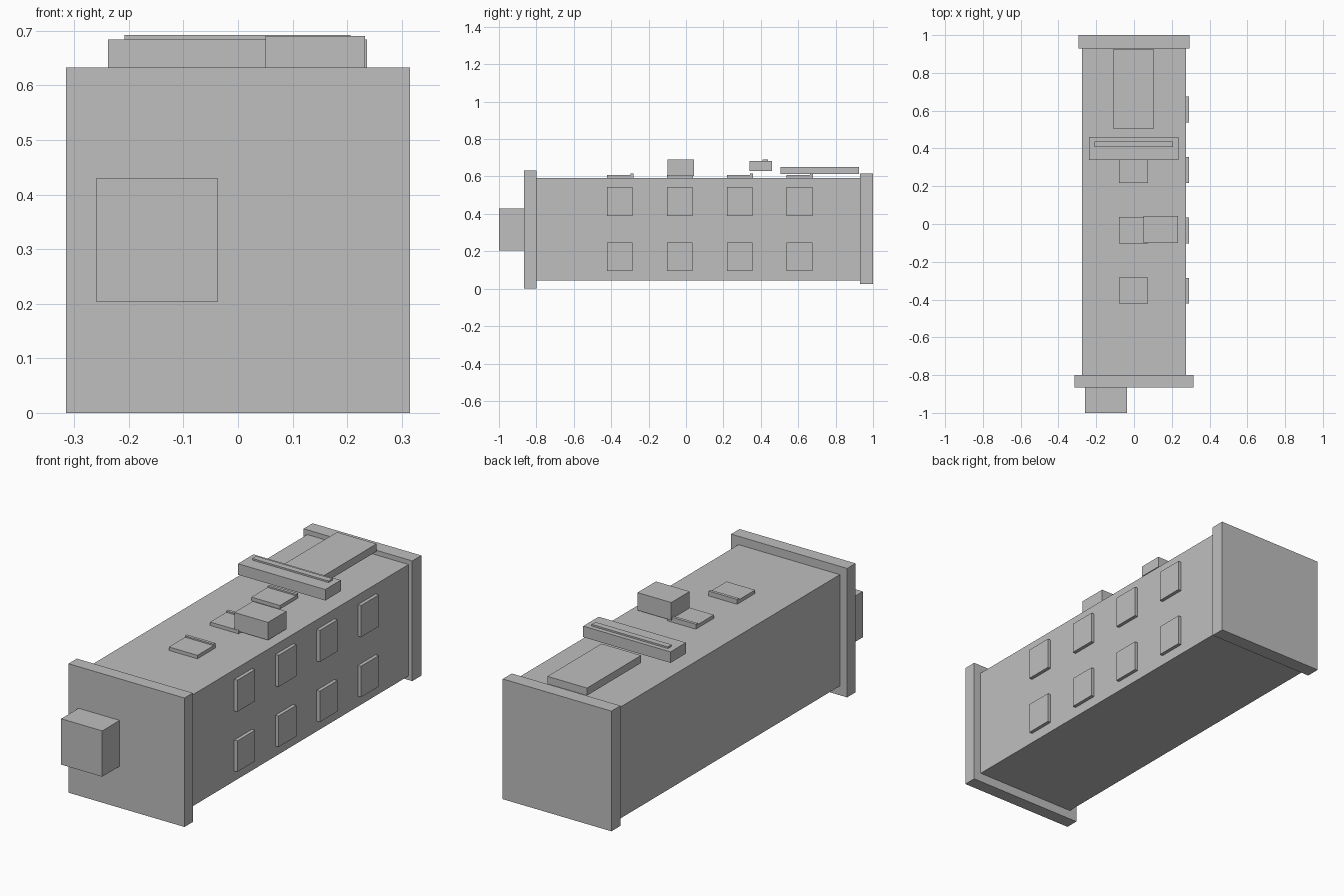
import bpy

if "Cube" in bpy.data.objects:
    bpy.data.objects.remove(bpy.data.objects["Cube"])

grey = bpy.data.materials.new("neutral_grey")
grey.diffuse_color = (0.52, 0.52, 0.52, 1)
grey.use_nodes = True
grey.node_tree.nodes["Principled BSDF"].inputs["Base Color"].default_value = grey.diffuse_color


def box(name, x, y, z):
    """Axis-aligned box from (min, max) ranges."""
    lo, hi = zip(x, y, z)
    bpy.ops.mesh.primitive_cube_add(size=1, location=[(a + b) / 2 for a, b in zip(lo, hi)])
    ob = bpy.context.object
    ob.name = name
    ob.scale = [b - a for a, b in zip(lo, hi)]
    bpy.ops.object.transform_apply(location=False, rotation=False, scale=True)
    ob.data.materials.append(grey)
    return ob


# Long body with a slab at each end
box("body", (-0.275, 0.275), (-0.80, 0.93), (0.045, 0.592))
box("front_slab", (-0.315, 0.315), (-0.865, -0.80), (0, 0.633))
box("back_slab", (-0.295, 0.295), (0.93, 1.0), (0.025, 0.615))
box("front_block", (-0.26, -0.037), (-1.0, -0.865), (0.204, 0.429))

# Two rows of windows on the right side, and a row of lipped hatches on the roof
for i in range(4):
    y0 = -0.422 + 0.32 * i
    for row, z in (("lower", (0.095, 0.247)), ("upper", (0.39, 0.545))):
        box(f"{row}_window_{i + 1}", (0.27, 0.292), (y0, y0 + 0.137), z)
    box(f"roof_hatch_{i + 1}", (-0.08, 0.075), (y0, y0 + 0.14), (0.585, 0.609))
    box(f"hatch_lip_{i + 1}", (-0.08, 0.075), (y0 + 0.125, y0 + 0.14), (0.605, 0.616))

# Roof fittings
box("roof_vent", (0.05, 0.233), (-0.10, 0.043), (0.603, 0.69))
box("roof_bar", (-0.238, 0.236), (0.34, 0.46), (0.63, 0.684))
box("bar_strip", (-0.208, 0.206), (0.408, 0.438), (0.68, 0.692))
box("roof_panel", (-0.11, 0.105), (0.505, 0.925), (0.613, 0.65))
